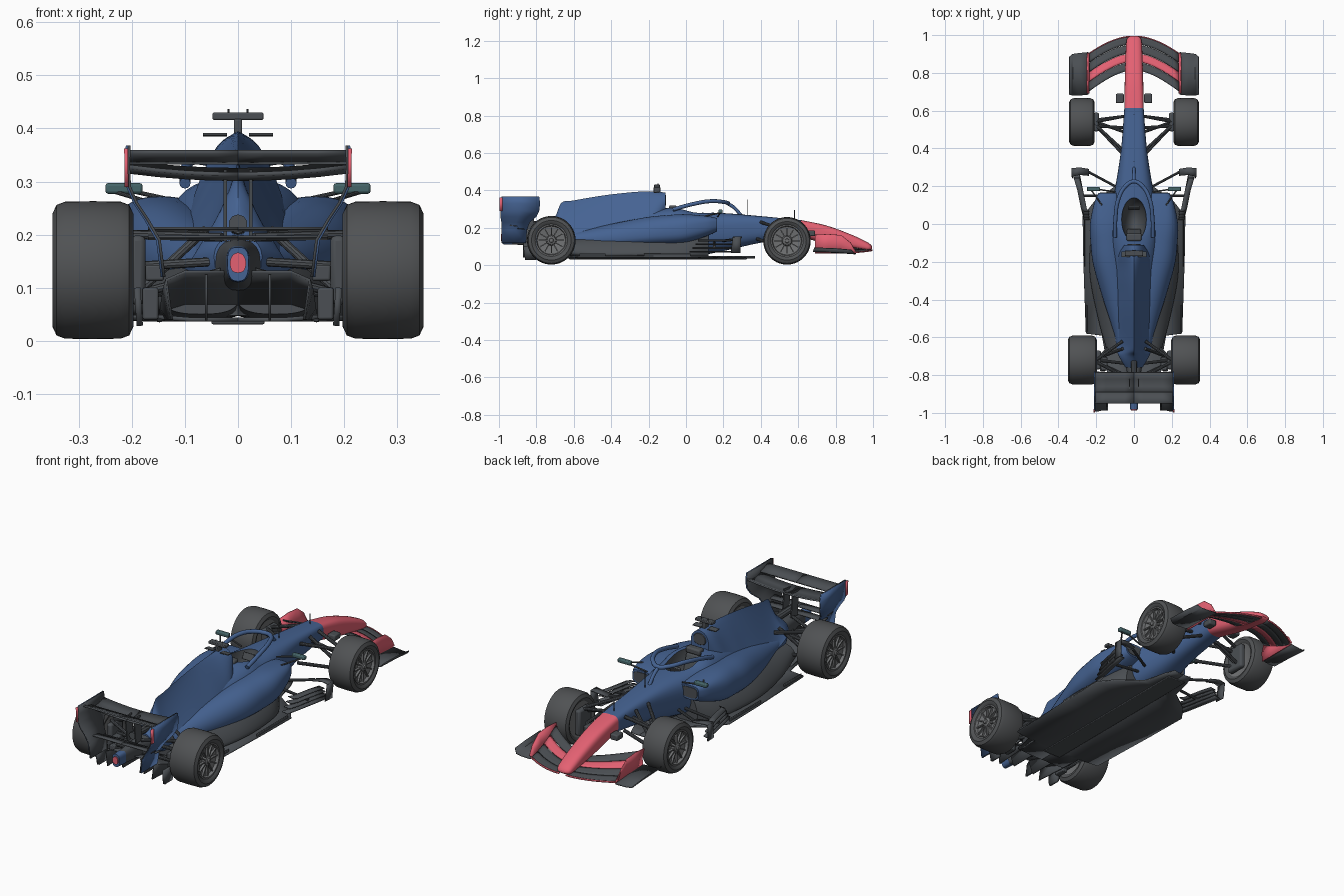
import bpy, bmesh
from math import sin, cos, pi, radians, copysign
from mathutils import Vector, Matrix

if "Cube" in bpy.data.objects:
    bpy.data.objects.remove(bpy.data.objects["Cube"])


def material(name, rgb):
    m = bpy.data.materials.new(name)
    m.diffuse_color = (*rgb, 1)
    m.use_nodes = True
    m.node_tree.nodes["Principled BSDF"].inputs["Base Color"].default_value = m.diffuse_color
    return m


BLUE = material("blue", (0.06, 0.125, 0.29))
RED = material("red", (0.78, 0.12, 0.17))
DARK = material("carbon", (0.07, 0.078, 0.087))
TYRE = material("rubber", (0.08, 0.084, 0.088))
RIM = material("rim", (0.16, 0.165, 0.17))
GLASS = material("glass", (0.06, 0.13, 0.14))


def finish(bm, name, mat, mirror=False, solid=0, bevel=0):
    bmesh.ops.recalc_face_normals(bm, faces=bm.faces)
    me = bpy.data.meshes.new(name)
    bm.to_mesh(me)
    bm.free()
    me.materials.append(mat)
    ob = bpy.data.objects.new(name, me)
    bpy.context.collection.objects.link(ob)
    if solid:
        s = ob.modifiers.new("solid", 'SOLIDIFY')
        s.thickness, s.offset = solid, 0
    if bevel:
        b = ob.modifiers.new("bevel", 'BEVEL')
        b.width, b.segments = bevel, 2
    if mirror:
        ob.modifiers.new("mirror", 'MIRROR').use_mirror_merge = False
    return ob


def grid(bm, rows, wrap=False):
    vs = [[bm.verts.new(p) for p in r] for r in rows]
    for a, b in zip(vs, vs[1:]):
        for j in range(len(a) if wrap else len(a) - 1):
            k = (j + 1) % len(a)
            bm.faces.new((a[j], a[k], b[k], b[j]))
    return vs


def sheet(name, rows, mat, mirror=True, solid=0.005):
    bm = bmesh.new()
    grid(bm, rows)
    return finish(bm, name, mat, mirror, solid)


def loft(name, st, mat, mirror=False, n=36, sub=6):
    # stations: y, centre x, bottom z, widest z, top z, half width, upper exponent
    st, samples = [Vector(s) for s in st], []
    for i in range(len(st) - 1):
        a, b, c, d = st[max(i - 1, 0)], st[i], st[i + 1], st[min(i + 2, len(st) - 1)]
        for k in range(sub):
            t = k / sub
            samples.append(0.5 * (2 * b + (c - a) * t + (2 * a - 5 * b + 4 * c - d) * t * t
                                  + (3 * b - a - 3 * c + d) * t ** 3))
    samples.append(st[-1])
    rows = []
    for y, xc, lo, mid, hi, w, e in samples:
        ring = []
        for j in range(n):
            c, s = cos(2 * pi * j / n), sin(2 * pi * j / n)
            p, h = (2 / e, hi - mid) if s > 0 else (2 / 2.6, mid - lo)
            ring.append((xc + w * copysign(abs(c) ** p, c), y, mid + h * copysign(abs(s) ** p, s)))
        rows.append(ring)
    bm = bmesh.new()
    vs = grid(bm, rows, True)
    bm.faces.new(vs[0])
    bm.faces.new(vs[-1])
    return finish(bm, name, mat, mirror)


def boxes(name, items, mat, mirror=False, bevel=0.003):
    # items: centre, size, rotation about x
    bm = bmesh.new()
    for loc, size, rx in items:
        bmesh.ops.create_cube(bm, size=1, matrix=Matrix.Translation(loc) @ Matrix.Rotation(rx, 4, 'X')
                              @ Matrix.Diagonal((*size, 1)))
    return finish(bm, name, mat, mirror, 0, bevel)


def rods(name, pairs, r, mat=DARK, mirror=True):
    bm = bmesh.new()
    for p, q in pairs:
        p, q = Vector(p), Vector(q)
        m = Matrix.Translation((p + q) / 2) @ (q - p).to_track_quat('Z', 'Y').to_matrix().to_4x4()
        bmesh.ops.create_cone(bm, cap_ends=True, segments=10, radius1=r, radius2=r, depth=(q - p).length, matrix=m)
    return finish(bm, name, mat, mirror)


def lathe(name, prof, y, z, mat, n=56):
    # profile of (radius, x) turned about the x axis
    bm = bmesh.new()
    grid(bm, [[(x, y + r * cos(2 * pi * j / n), z + r * sin(2 * pi * j / n)) for j in range(n)] for r, x in prof], True)
    bmesh.ops.remove_doubles(bm, verts=bm.verts, dist=1e-5)
    return finish(bm, name, mat, True)


def tube(name, pts, r, mat):
    cu = bpy.data.curves.new(name, 'CURVE')
    cu.dimensions, cu.bevel_depth, cu.use_fill_caps = '3D', r, True
    sp = cu.splines.new('BEZIER')
    sp.bezier_points.add(len(pts) - 1)
    for b, p in zip(sp.bezier_points, pts):
        b.co, b.handle_left_type, b.handle_right_type = p, 'AUTO', 'AUTO'
    cu.materials.append(mat)
    bpy.context.collection.objects.link(bpy.data.objects.new(name, cu))


# wheels: tyre, rim and spokes
for end, y, R, x0, x1 in (("front", 0.54, 0.127, 0.208, 0.344), ("rear", -0.72, 0.13, 0.197, 0.35)):
    z = R + 0.003
    lathe(end + "_tyre", [(0.084, x0 + .012), (0.092, x0 + .004), (R - .024, x0), (R - .007, x0 + .008), (R - .001, x0 + .024),
                          (R, (x0 + x1) / 2), (R - .001, x1 - .024), (R - .007, x1 - .008), (R - .024, x1),
                          (0.092, x1 - .004), (0.084, x1 - .012)], y, z, TYRE)
    lathe(end + "_rim", [(0, x0 + .03), (.06, x0 + .02), (.086, x0 + .01), (.086, x1 - .008), (.079, x1 - .008), (.075, x1 - .022),
                         (.028, x1 - .03), (.022, x1 - .014), (.012, x1 - .01), (.01, x1 - .004), (0, x1 - .004)], y, z, RIM)
    boxes(end + "_spokes", [((x1 - .021, y + .047 * cos(a), z + .047 * sin(a)), (.012, .06, .006), a)
                            for a in (2 * pi * k / 12 for k in range(12))], RIM, True, 0)
    boxes(end + "_brake_duct", [((x0 - .008, y, z), (.03, .1, .13), 0)], DARK, True, .01)

# nose and chassis with cockpit opening
loft("nose", [(.615, 0, .15, .195, .241, .051, 4), (.75, 0, .115, .16, .212, .049, 3.5), (.88, 0, .09, .125, .165, .045, 3),
              (.96, 0, .078, .1, .128, .041, 2.5), (.985, 0, .08, .095, .112, .034, 2.2), (.995, 0, .088, .093, .1, .018, 2)], RED)
chassis = loft("chassis", [(.615, 0, .15, .195, .241, .051, 4), (.4, 0, .12, .195, .262, .068, 3.5), (.22, 0, .08, .18, .277, .095, 3),
                           (.06, 0, .05, .17, .285, .125, 3), (-.06, 0, .05, .17, .307, .135, 2.8), (-.25, 0, .05, .16, .29, .12, 2)], BLUE)
bm = bmesh.new()
bmesh.ops.create_uvsphere(bm, u_segments=32, v_segments=20, radius=1,
                          matrix=Matrix.Translation((0, .025, .3)) @ Matrix.Diagonal((.066, .115, .13, 1)))
cutter = finish(bm, "cockpit_cutter", DARK)
cutter.hide_render = True
b = chassis.modifiers.new("cockpit", 'BOOLEAN')
b.object, b.operation, b.solver, b.material_mode = cutter, 'DIFFERENCE', 'EXACT', 'TRANSFER'
bpy.context.view_layer.objects.active = chassis
bpy.ops.object.modifier_apply(modifier="cockpit")
bpy.data.objects.remove(cutter)
boxes("seat", [((0, -.05, .24), (.075, .025, .1), .3), ((0, -.07, .305), (.08, .04, .03), 0)], DARK, bevel=.008)
boxes("steering_wheel", [((0, .085, .265), (.06, .012, .035), -.4)], DARK)

# engine cover with spine, roll hoop intake
loft("engine_cover", [(-.11, 0, .22, .33, .388, .05, 2), (-.2, 0, .12, .2, .395, .105, 1.3), (-.32, 0, .06, .15, .387, .13, 1.05),
                      (-.46, 0, .06, .14, .37, .125, .92), (-.6, 0, .07, .14, .346, .1, .85), (-.665, 0, .08, .15, .334, .09, .85),
                      (-.7, 0, .09, .16, .26, .08, 1.2), (-.76, 0, .11, .16, .2, .045, 2)], BLUE)
loft("intake_mouth", [(-.112, 0, .315, .345, .378, .037, 2), (-.107, 0, .32, .345, .374, .033, 2)], DARK, sub=1)

# sidepods, inlets and dark undercut
loft("sidepod", [(.165, .135, .18, .215, .252, .052, 4), (.11, .142, .155, .21, .263, .069, 3.2), (0, .145, .12, .19, .272, .088, 2.6),
                 (-.1, .14, .11, .18, .268, .09, 2.3), (-.22, .125, .105, .165, .255, .09, 2.2), (-.4, .085, .095, .145, .22, .078, 2),
                 (-.58, .05, .085, .135, .18, .055, 2), (-.7, .04, .1, .14, .165, .035, 2)], BLUE, True)
loft("sidepod_inlet", [(.162, .137, .187, .215, .245, .044, 4), (.167, .137, .189, .215, .243, .042, 4)], DARK, True, sub=1)
loft("sidepod_undercut", [(.12, .09, .04, .06, .18, .06, 2), (0, .11, .04, .06, .18, .105, 1.5), (-.25, .11, .04, .06, .17, .125, 1.5),
                          (-.5, .09, .04, .06, .15, .1, 1.5), (-.68, .07, .05, .08, .13, .07, 2)], DARK, True)

# floor, plank, diffuser
edges = [(.37, .05), (.32, .07), (.2, .1), (.12, .21), (.04, .272), (-.2, .268), (-.58, .255), (-.59, .17), (-.7, .15)]
sheet("floor", [[(0, y, .04), (x * .6, y, .04), (x, y, .045)] for y, x in edges], DARK, solid=.008)
boxes("plank", [((0, -.15, .035), (.1, .95, .008), 0)], DARK)
sheet("diffuser", [[(0, y, z), (.1, y, z), (w, y, z - .015), (w - .01, y, .04)] for y, z, w in
                   ((-.58, .05, .15), (-.7, .075, .145), (-.8, .11, .14), (-.87, .13, .135))], DARK)
sheet("diffuser_fence", [[(.06, -.58, .038), (.06, -.84, .038)], [(.06, -.58, .05), (.06, -.87, .125)]], DARK)
sheet("floor_tail_fence", [[(.185, -.8, .028), (.185, -.86, .028)], [(.19, -.78, .1), (.19, -.87, .1)]], DARK, solid=.012)
boxes("floor_edge_fin", [((.262, -.1, .052), (.006, .25, .02), 0), ((.25, -.5, .052), (.006, .14, .02), 0)], DARK, True)

# bargeboards: stacked slats, front fins and top board
for k, z in enumerate((.07, .09, .11, .13)):
    sheet("bargeboard_slat_%d" % k, [[(x - .03, y, z + .004), (x, y, z)] for x, y in
                                     ((.318, .27 - k * .01), (.3, .18), (.28, .08), (.265, .02 + k * .015))], DARK)
sheet("bargeboard_fin", [[(.325, .29, .065), (.322, .24, .065)], [(.33, .295, .15), (.327, .25, .15)]], DARK)
sheet("bargeboard_top", [[(.24, .292, .14), (.24, .255, .142)], [(.29, .3, .15), (.29, .26, .15)],
                         [(.33, .295, .15), (.33, .25, .15)]], DARK)
rods("bargeboard_stays", [((.24, .275, .14), (.1, .2, .13)), ((.29, .15, .1), (.1, .15, .12))], .007)

# halo, mirrors, roll hoop camera, aerials
tube("halo_hoop", [(-.1, -.07, .297), (-.098, .03, .325), (-.083, .13, .342), (-.045, .2, .338), (0, .225, .332),
                   (.045, .2, .338), (.083, .13, .342), (.098, .03, .325), (.1, -.07, .297)], .0105, BLUE)
tube("halo_pillar", [(0, .22, .332), (0, .26, .305), (0, .295, .265)], .009, BLUE)
boxes("mirror", [((.215, .185, .287), (.07, .022, .02), 0)], GLASS, True, .005)
rods("mirror_stays", [((.2, .185, .282), (.1, .17, .26)), ((.23, .185, .28), (.17, .1, .262))], .004)
boxes("camera_pod", [((0, -.155, .4), (.016, .035, .035), 0), ((0, -.155, .423), (.096, .03, .014), 0)], DARK)
boxes("hoop_winglet", [((.043, -.16, .388), (.045, .03, .004), -.1)], DARK, True, 0)
rods("aerials", [((.018, -.15, .425), (.018, -.15, .437)), ((.0, .33, .26), (.0, .33, .35)), ((0, .58, .24), (0, .58, .295))], .002)
boxes("nose_sensor", [((.075, .665, .17), (.042, .05, .03), 0)], DARK, True, .006)

# front and rear suspension
rods("front_wishbones", [((.21, .54, .185), (.055, .57, .225)), ((.21, .53, .185), (.068, .4, .23)), ((.21, .55, .09), (.05, .57, .155)),
                         ((.21, .53, .09), (.068, .38, .14)), ((.21, .52, .17), (.06, .51, .2)), ((.2, .54, .1), (.06, .49, .23))], .0085)
rods("rear_wishbones", [((.2, -.72, .2), (.06, -.62, .2)), ((.2, -.73, .2), (.03, -.82, .195)), ((.2, -.72, .085), (.08, -.6, .1)),
                        ((.2, -.73, .085), (.03, -.81, .13)), ((.2, -.72, .14), (.03, -.74, .15)), ((.19, -.71, .09), (.06, -.66, .21))], .0085)
boxes("rear_upright_duct", [((.157, -.74, .128), (.035, .07, .03), 0), ((.165, -.75, .07), (.03, .06, .06), 0)], DARK, True, .004)

# gearbox tail, exhaust, rear light
loft("gearbox", [(-.68, 0, .08, .14, .19, .06, 2.5), (-.8, 0, .1, .145, .19, .035, 2.5), (-.94, 0, .112, .145, .178, .021, 2.5)], DARK)
loft("tail_box", [(-.93, 0, .11, .145, .178, .022, 3), (-.982, 0, .112, .147, .176, .02, 3)], BLUE, sub=1)
loft("rear_light", [(-.98, 0, .128, .147, .166, .015, 2), (-.988, 0, .128, .147, .166, .015, 2)], RED, sub=1)
rods("exhaust", [((0, -.68, .215), (0, -.85, .22))], .018, DARK, False)

# front wing: four elements per side, endplate and footplate
for k in range(4):
    rows = []
    for i in range(9):
        u = i / 8
        x, lead, trail = .02 + .218 * u, .993 - .09 * u ** 1.7, .81 - .11 * u ** 1.5
        rows.append([])
        for t in (k / 4, k / 4 + .08, k / 4 + .16, k / 4 + .235):
            rows[-1].append((x, lead + (trail - lead) * t, .068 + .012 * (1 - u) + (.03 + .055 * u) * t ** 1.4))
    sheet("front_wing_element_%d" % k, rows, RED if k == 2 else DARK, solid=.006)
sheet("front_wing_leading_edge", [[(.02 + .218 * u, .996 - .09 * u ** 1.7, .08 - .012 * u), (.02 + .218 * u, .99 - .09 * u ** 1.7, .08 - .012 * u)]
                                  for u in (i / 8 for i in range(9))], RED, solid=.007)
sheet("front_endplate", [[(.238, y, .062), (.237, y, (.062 + z) / 2), (.248, y, z)] for y, z in
                         ((.69, .162), (.76, .166), (.83, .16), (.88, .12), (.905, .075))], RED)
sheet("front_footplate", [[(x, a, z + .008), (x, .8, z + .004), (x, b, z - .004)] for x, a, b, z in
                          ((.24, .685, .91, .066), (.29, .68, .905, .064), (.325, .68, .9, .066), (.342, .685, .885, .085))], DARK)

# rear wing: main plane, flap, beam wing, pillars and endplates
for name, chord in (("rear_wing_main", ((-.785, .336), (-.82, .322), (-.86, .319), (-.895, .328))),
                    ("rear_wing_flap", ((-.89, .336), (-.92, .343), (-.95, .356)))):
    sheet(name, [[(x, y, z - (.014 * (1 - (x / .207) ** 2) if name.endswith("main") else 0)) for y, z in chord]
                 for x in (0, .05, .1, .15, .207)], DARK, solid=.008)
for k, z in enumerate((.192, .208)):
    sheet("beam_wing_%d" % k, [[(x, -.86 - k * .04, z), (x, -.9 - k * .04, z + .004)] for x in (0, .17)], DARK, solid=.004)
boxes("wing_pillar", [((.024, -.84, .255), (.006, .05, .13), .12)], DARK, True, 0)
plate = [(.368, .209, -.985, -.785), (.33, .21, -.99, -.78), (.29, .208, -.99, -.785), (.26, .195, -.99, -.8), (.23, .175, -.985, -.835),
         (.19, .152, -.985, -.85), (.12, .143, -.985, -.855)]
sheet("rear_endplate", [[(x, a, z), (x, (a + b) / 2, z), (x, b, z)] for z, x, a, b in plate], BLUE)
sheet("rear_endplate_lining", [[(x - .004, a - .002, z), (x - .004, b - .002, z)] for z, x, a, b in plate], DARK)
sheet("endplate_light", [[(.21, -.998, .29), (.21, -.98, .29)], [(.211, -.998, .362), (.211, -.98, .362)]], RED, solid=.007)

# smooth shading with crisp edges
bpy.ops.object.select_all(action='DESELECT')
for ob in bpy.data.objects:
    if ob.type == 'MESH':
        ob.select_set(True)
        bpy.context.view_layer.objects.active = ob
bpy.ops.object.shade_smooth_by_angle(angle=radians(35))
